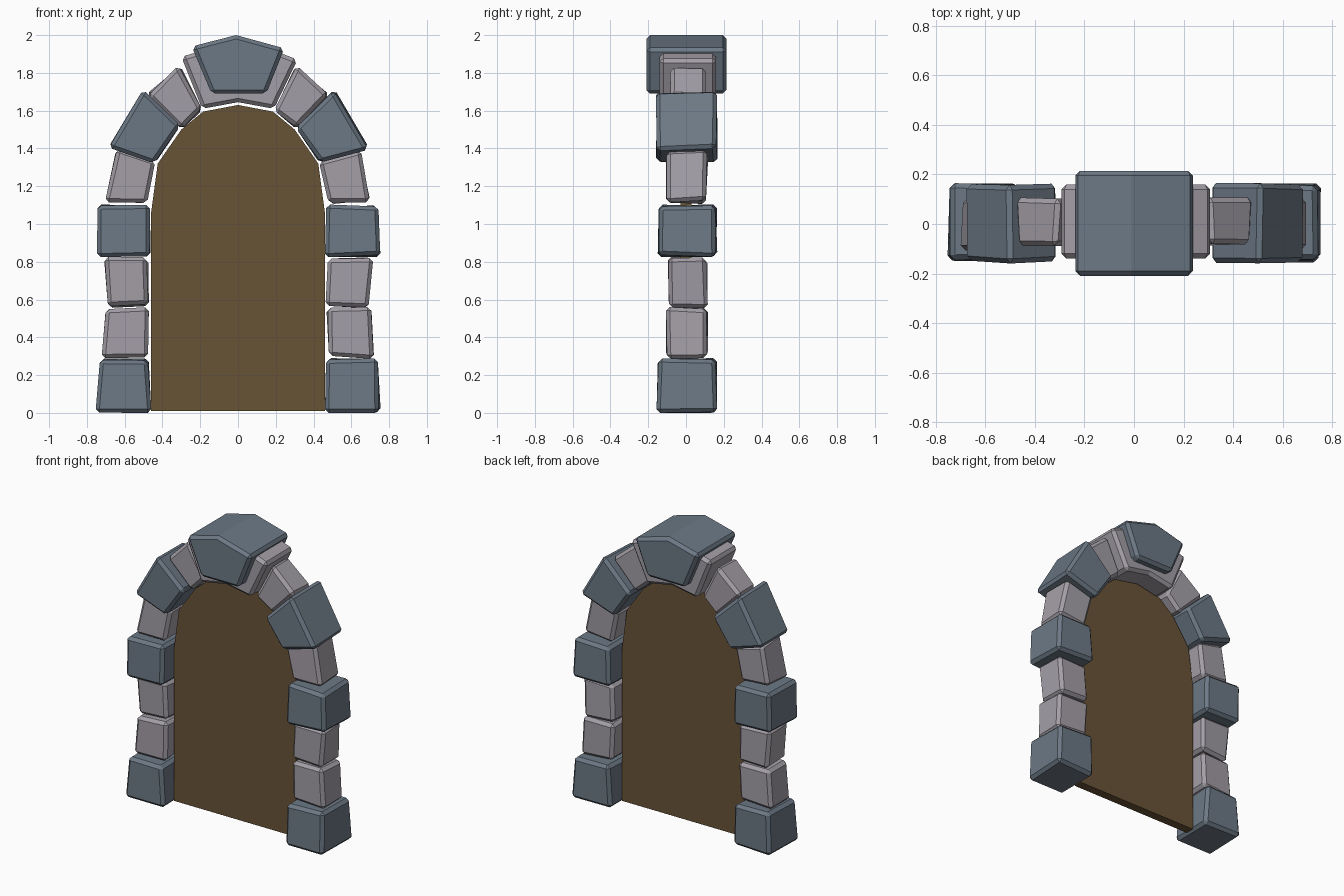
import bpy, bmesh, random
from mathutils import Vector

cube = bpy.data.objects.get("Cube")
if cube:
    bpy.data.objects.remove(cube, do_unlink=True)

rng = random.Random(4)


def material(name, color):
    m = bpy.data.materials.new(name)
    m.use_nodes = True
    m.diffuse_color = (*color, 1)
    m.node_tree.nodes["Principled BSDF"].inputs["Base Color"].default_value = (*color, 1)
    return m


slate = material("dark slate", (0.150, 0.190, 0.236))
pale = material("pale stone", (0.370, 0.345, 0.385))
wood = material("brown wood", (0.140, 0.087, 0.037))


def prism(name, outline, front, back, mat, bevel=0.0, wobble=0.0):
    """Extrude an x-z outline along y, with slightly uneven corners."""
    bm = bmesh.new()

    def ring(y):
        verts = []
        for x, z in outline:
            p = Vector((x, y, z)) + Vector([rng.uniform(-wobble, wobble) for _ in range(3)])
            p.z = max(p.z, 0)
            verts.append(bm.verts.new(p))
        return verts

    a, b = ring(front), ring(back)
    n = len(a)
    bm.faces.new(a)
    bm.faces.new(b[::-1])
    for i in range(n):
        j = (i + 1) % n
        bm.faces.new((a[i], b[i], b[j], a[j]))
    bmesh.ops.recalc_face_normals(bm, faces=bm.faces[:])
    mesh = bpy.data.meshes.new(name)
    bm.to_mesh(mesh)
    bm.free()
    mesh.materials.append(mat)
    obj = bpy.data.objects.new(name, mesh)
    bpy.context.collection.objects.link(obj)
    if bevel:
        mod = obj.modifiers.new("chipped edges", "BEVEL")
        mod.width = bevel
        mod.segments = 1
        mod.limit_method = "ANGLE"
    return obj


# Stones of one side, from the ground up: name, material, front, back, outline
stones = [
    ("base_stone", slate, -0.15, 0.16, [(0.465, 0), (0.75, 0), (0.735, 0.285), (0.47, 0.285)]),
    ("lower_stone", pale, -0.10, 0.11, [(0.475, 0.30), (0.715, 0.29), (0.705, 0.555), (0.47, 0.56)]),
    ("middle_stone", pale, -0.09, 0.11, [(0.47, 0.57), (0.69, 0.56), (0.71, 0.82), (0.48, 0.82)]),
    ("spring_stone", slate, -0.15, 0.16, [(0.465, 0.83), (0.75, 0.83), (0.74, 1.10), (0.47, 1.10)]),
    ("upper_stone", pale, -0.10, 0.11, [(0.485, 1.11), (0.70, 1.12), (0.645, 1.395), (0.435, 1.335)]),
    ("shoulder_stone", slate, -0.155, 0.16, [(0.31, 1.515), (0.44, 1.32), (0.685, 1.40), (0.51, 1.71)]),
    ("arch_stone", pale, -0.085, 0.10, [(0.19, 1.605), (0.305, 1.505), (0.48, 1.68), (0.31, 1.84)]),
]
for side, label in ((1, "left"), (-1, "right")):
    for name, mat, front, back, outline in stones:
        prism(f"{label}_{name}", [(side * x, z) for x, z in outline],
              front, back, mat, bevel=0.02, wobble=0.008)

# Crown of the arch: pale saddle behind the large keystone
saddle = [(-0.19, 1.61), (0, 1.645), (0.19, 1.61), (0.315, 1.87), (0.2, 1.915),
          (0, 1.94), (-0.2, 1.915), (-0.30, 1.885)]
prism("crown_stone", saddle, -0.14, 0.16, pale, bevel=0.02)
keystone = [(-0.14, 1.69), (0.15, 1.69), (0.245, 1.93), (-0.01, 2.0), (-0.245, 1.94)]
prism("keystone", keystone, -0.21, 0.215, slate, bevel=0.02)

# Wooden door panel with an arched top
half = [(0.46, 0.01), (0.46, 1.06), (0.425, 1.32), (0.30, 1.50), (0.185, 1.595)]
door = half + [(0, 1.63)] + [(-x, z) for x, z in reversed(half)]
prism("door", door, -0.03, 0.03, wood)
